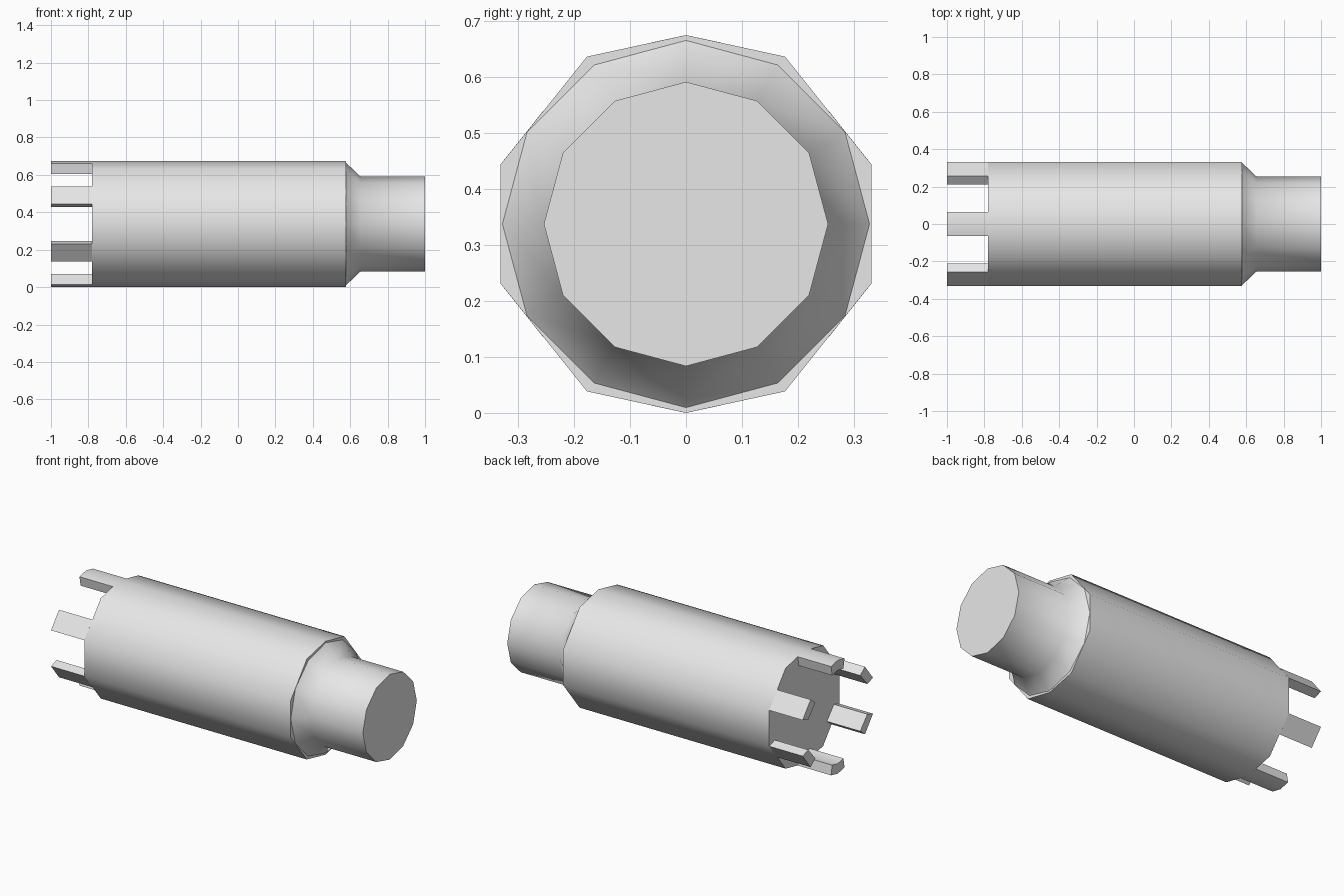
import bpy, bmesh, math

cube = bpy.data.objects.get("Cube")
if cube:
    bpy.data.objects.remove(cube, do_unlink=True)

AXIS_Z = 0.3375

grey = bpy.data.materials.new("light_grey")
grey.use_nodes = True
grey.diffuse_color = (0.8, 0.8, 0.8, 1)
grey.node_tree.nodes["Principled BSDF"].inputs["Base Color"].default_value = (0.8, 0.8, 0.8, 1)


def loft(name, sections):
    """Closed solid along x from (x, outline) sections; outlines are (y, z) about the axis."""
    bm = bmesh.new()
    rings = [[bm.verts.new((x, y, z + AXIS_Z)) for y, z in outline]
             for x, outline in sections]
    n = len(rings[0])
    for a, b in zip(rings, rings[1:]):
        for i in range(n):
            j = (i + 1) % n
            bm.faces.new((a[i], a[j], b[j], b[i]))
    bm.faces.new(rings[0])
    bm.faces.new(rings[-1])
    bmesh.ops.recalc_face_normals(bm, faces=bm.faces)
    mesh = bpy.data.meshes.new(name)
    bm.to_mesh(mesh)
    bm.free()
    mesh.materials.append(grey)
    obj = bpy.data.objects.new(name, mesh)
    bpy.context.collection.objects.link(obj)
    bpy.ops.object.select_all(action="DESELECT")
    obj.select_set(True)
    bpy.context.view_layer.objects.active = obj
    bpy.ops.object.shade_smooth_by_angle(angle=math.radians(50))
    return obj


def circle(radius, sides=12):
    return [(radius * math.cos(math.tau * i / sides), radius * math.sin(math.tau * i / sides))
            for i in range(sides)]


# Main barrel: ten-sided, symmetric in y and z
right_half = [(0, 0.3375), (0.177, 0.299), (0.331, 0.107),
              (0.331, -0.107), (0.177, -0.299), (0, -0.3375)]
barrel = right_half + [(-y, z) for y, z in right_half[-2:0:-1]]
loft("barrel", [(-0.78, barrel), (0.577, barrel)])

# Tapered shoulder and neck
loft("neck", [(0.577, circle(0.328)), (0.655, circle(0.254)), (1.0, circle(0.254))])

# Six prongs at the open end
bent = [(-0.063, 0.324), (0, 0.3375), (0.063, 0.324),
        (0.053, 0.267), (0, 0.278), (-0.053, 0.267)]
flat = [(0.256, 0.201), (0.331, 0.107), (0.278, 0.09), (0.211, 0.166)]


def prong(name, outline, sy, sz):
    shape = [(y * sy, z * sz) for y, z in outline]
    loft(name, [(-1.0, shape), (-0.78, shape)])


for level, sz in (("upper", 1), ("lower", -1)):
    prong(level + "_middle_prong", bent, 1, sz)
    for side, sy in (("back", 1), ("front", -1)):
        prong(f"{level}_{side}_prong", flat, sy, sz)
